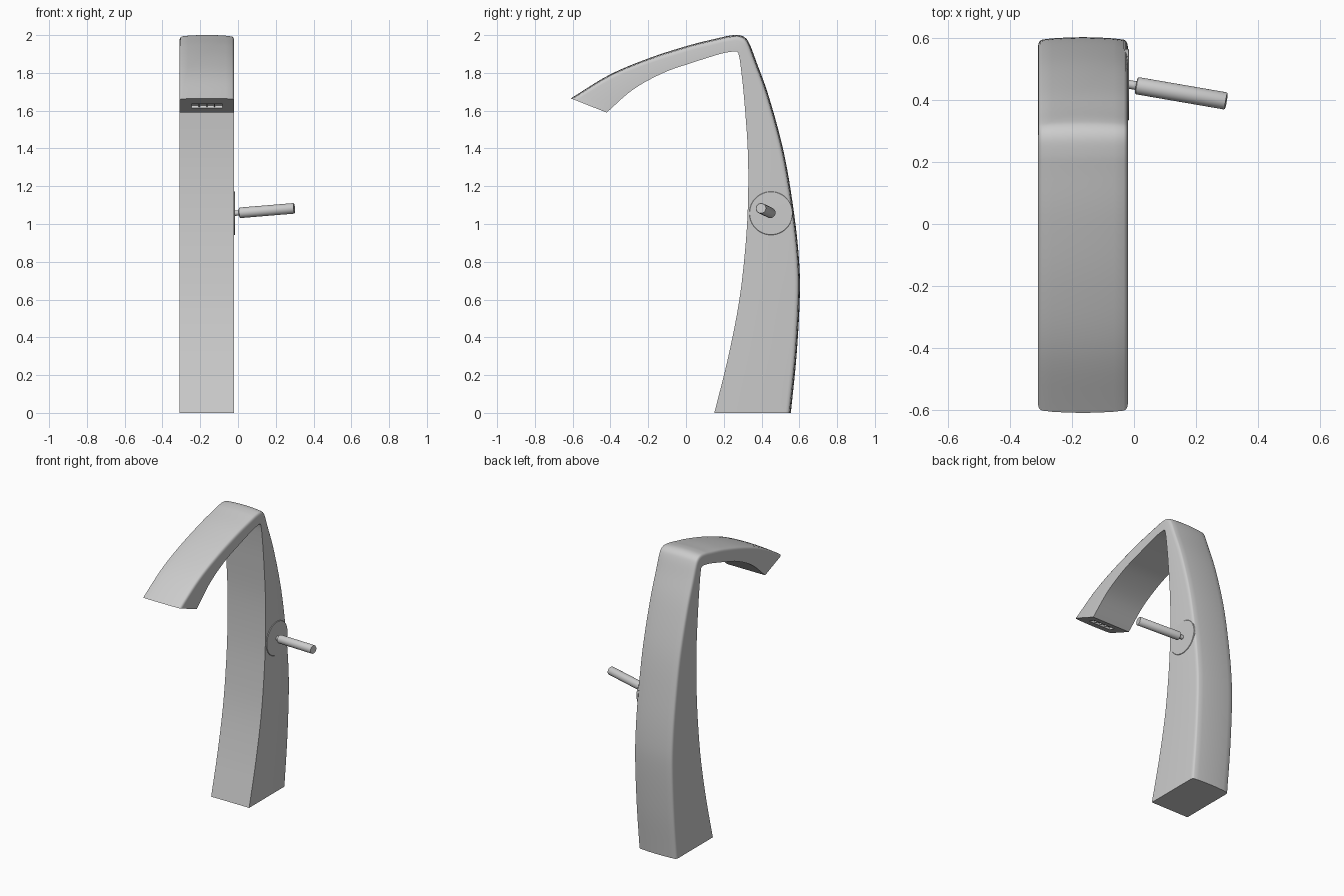
import bpy, bmesh
from mathutils import Vector, Matrix

if "Cube" in bpy.data.objects:
    bpy.data.objects.remove(bpy.data.objects["Cube"])

CX, HALF = -0.165, 0.145


def finish(name, bm, angle=0.6):
    bmesh.ops.recalc_face_normals(bm, faces=bm.faces[:])
    me = bpy.data.meshes.new(name)
    bm.to_mesh(me)
    bm.free()
    ob = bpy.data.objects.new(name, me)
    bpy.context.collection.objects.link(ob)
    if angle:
        bpy.ops.object.select_all(action='DESELECT')
        bpy.context.view_layer.objects.active = ob
        ob.select_set(True)
        bpy.ops.object.shade_smooth_by_angle(angle=angle)
    return ob


def smooth_path(pts, n=5):
    # Catmull-Rom curve through the points
    p = [Vector(q) for q in pts]
    p = [2 * p[0] - p[1]] + p + [2 * p[-1] - p[-2]]
    out = []
    for a, b, c, d in zip(p, p[1:], p[2:], p[3:]):
        for k in range(n):
            t = k / n
            out.append(0.5 * (2 * b + (c - a) * t + (2 * a - 5 * b + 4 * c - d) * t * t
                              + (3 * b - a - 3 * c + d) * t ** 3))
    return out + [p[-2]]


def lathe(name, start, direction, profile, segs=40):
    # turned part: profile is (distance along axis, radius)
    rot = Vector(direction).to_track_quat('Z', 'Y').to_matrix().to_4x4()
    mat = Matrix.Translation(start) @ rot
    bm = bmesh.new()
    rings = []
    for h, r in profile:
        ring = bmesh.ops.create_circle(bm, segments=segs, radius=r,
                                       matrix=mat @ Matrix.Translation((0, 0, h)))
        rings.append(ring['verts'])
    for a, b in zip(rings, rings[1:]):
        for i in range(segs):
            j = (i + 1) % segs
            bm.faces.new((a[i], a[j], b[j], b[i]))
    bm.faces.new(rings[0])
    bm.faces.new(rings[-1])
    return finish(name, bm)


def box(name, mat, size):
    bm = bmesh.new()
    bmesh.ops.create_cube(bm, size=1, matrix=mat @ Matrix.Diagonal((*size, 1)))
    return finish(name, bm, 0)


# Body: paired outer and inner side-profile points (y, z), base to spout tip
outer = [(.555, 0), (.585, .3), (.602, .6), (.599, .8), (.573, 1.05), (.52, 1.37),
         (.44, 1.67), (.372, 1.86), (.338, 1.95), (.315, 1.985), (.28, 2), (.23, 1.997),
         (.17, 1.984), (.02, 1.947), (-.19, 1.88), (-.405, 1.79), (-.61, 1.665)]
inner = [(.15, 0), (.22, .28), (.278, .57), (.31, .83), (.327, 1.08), (.328, 1.37),
         (.308, 1.66), (.29, 1.83), (.28, 1.893), (.272, 1.91), (.26, 1.914), (.235, 1.911),
         (.18, 1.9), (.03, 1.853), (-.12, 1.80), (-.28, 1.712), (-.42, 1.59)]
# half section: (half width, depth below the crowned outer face)
half = [(HALF, .03), (HALF - .002, .019), (HALF - .006, .012), (HALF - .013, .008),
        (.1, .004), (.05, .001)]
section = half + [(0, 0)] + [(-x, d) for x, d in reversed(half)]
bm = bmesh.new()
rings = []
for o, i in zip(smooth_path(outer), smooth_path(inner)):
    d = (i - o).normalized()
    ring = [bm.verts.new((CX + HALF, *i))]
    ring += [bm.verts.new((CX + x, *(o + d * depth))) for x, depth in section]
    ring.append(bm.verts.new((CX - HALF, *i)))
    rings.append(ring)
for a, b in zip(rings, rings[1:]):
    for k in range(len(a)):
        m = (k + 1) % len(a)
        bm.faces.new((a[k], a[m], b[m], b[k]))
bm.faces.new(rings[0])
bm.faces.new(rings[-1])
body = finish("faucet_body", bm)

# Outlet recess cut into the tip face
tip_a, tip_b = Vector((0, *outer[-1])), Vector((0, *inner[-1]))
along = (tip_b - tip_a).normalized()
normal = Vector((1, 0, 0)).cross(along)
if normal.z > 0:
    normal = -normal
centre = tip_a.lerp(tip_b, .53)
centre.x = CX
frame = Matrix.Translation(centre) @ Matrix((Vector((1, 0, 0)), along, normal)).transposed().to_4x4()
cutter = box("outlet_cutter", frame, (.165, .06, .04))
cutter.hide_render = True
cutter.hide_set(True)
cut = body.modifiers.new("outlet", 'BOOLEAN')
cut.operation = 'DIFFERENCE'
cut.solver = 'EXACT'
cut.object = cutter

# Outlet insert with divider ribs
box("outlet_plate", frame @ Matrix.Translation((0, 0, -.017)), (.164, .059, .006))
for n in range(3):
    box(f"outlet_rib_{n + 1}", frame @ Matrix.Translation(((n - 1) * .04, 0, -.011)),
        (.006, .05, .012))

# Lever: side disc, stem and grip
lathe("lever_disc", (-.03, .45, 1.057), (1, 0, 0),
      [(0, .115), (.012, .115), (.014, .113), (.0145, .055)], 64)
axis = Vector((.29, -.05, .024))
lathe("lever_stem", (-.04, .455, 1.055), axis, [(0, .014), (.06, .014)])
lathe("lever_grip", (.008, .447, 1.059), axis,
      [(0, .025), (.003, .028), (.292, .028), (.295, .026)])
